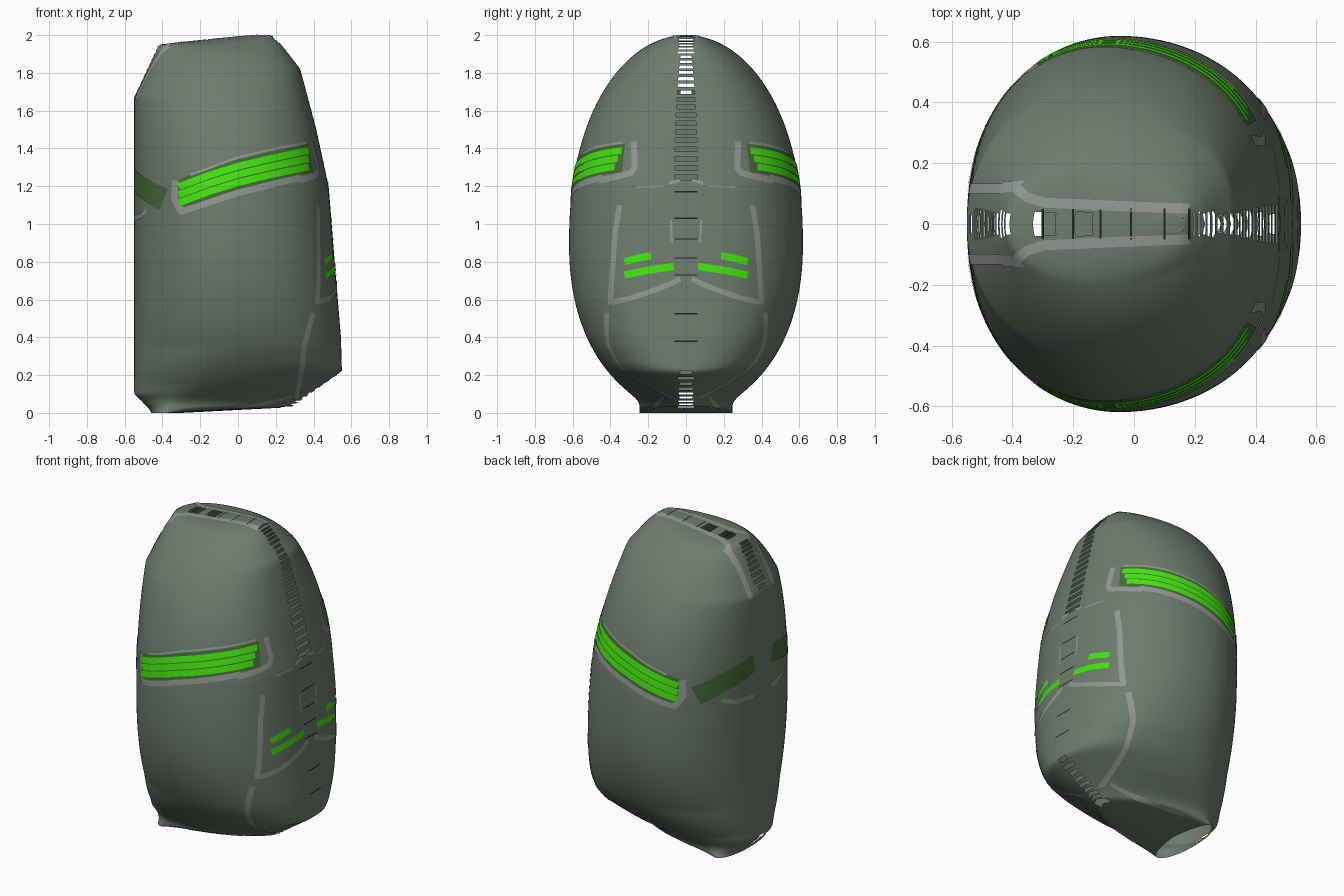
import bpy, bmesh, math
from mathutils import Vector
from mathutils.bvhtree import BVHTree

cube = bpy.data.objects.get("Cube")
if cube:
    bpy.data.objects.remove(cube, do_unlink=True)


def material(name, r, g, b):
    m = bpy.data.materials.new(name)
    m.use_nodes = True
    m.diffuse_color = (r, g, b, 1)
    m.node_tree.nodes["Principled BSDF"].inputs["Base Color"].default_value = (r, g, b, 1)
    return m


SHELL = material("grey green shell", .152, .202, .154)
GREEN = material("bright green", .055, .80, .004)
DARK = material("dull green", .060, .145, .040)
GREY = material("trim grey", .29, .31, .29)
BLACK = material("seam shadow", .012, .016, .012)

# Shell outline: (height, x) along the centre plane
BACK = [(0, -.46), (.02, -.47), (.1, -.55), (1.67, -.55), (1.95, -.42), (2, .08)]
FACE = [(0, -.30), (.03, .28), (.22, .55), (.4, .545), (.7, .52), (1.2, .48),
        (1.5, .415), (1.82, .33), (1.95, .23), (2, .17)]
WIDEST = [(0, -.38), (.06, -.3), (.15, -.15), (.35, -.03), (1.8, -.08), (1.95, -.08), (2, .12)]


def along(table, z):
    for (a, p), (b, q) in zip(table, table[1:]):
        if z <= b:
            return p + (q - p) * (z - a) / (b - a)
    return table[-1][1]


def half_width(z):
    reach = 1.1 if z > .9 else .89
    egg = .619 * max(0, 1 - (abs(z - .9) / reach) ** 2.2) ** .5
    if z > .9:
        return max(egg, .03)
    return (egg ** 8 + .245 ** 8) ** .125      # blends into the neck


def shell_point(angle, z):
    mid = along(WIDEST, z)
    c, s = math.cos(angle), math.sin(angle)
    blunt = .75 + .75 * max(0, 1 - z / .25) if c > 0 else .9
    reach = along(FACE, z) - mid if c > 0 else mid - along(BACK, z)
    return (mid + reach * c, half_width(z) * math.copysign(abs(s) ** blunt, s), z)


def add_object(name, bm, mat):
    mesh = bpy.data.meshes.new(name)
    bm.to_mesh(mesh)
    mesh.materials.append(mat)
    ob = bpy.data.objects.new(name, mesh)
    bpy.context.collection.objects.link(ob)
    for p in mesh.polygons:
        p.use_smooth = True
    return ob


# Shell: rings lofted from the open neck to the crown
AROUND, RINGS = 128, 120
bm = bmesh.new()
rings = []
for i in range(RINGS + 1):
    z = 1 - math.cos(math.pi * i / RINGS)
    rings.append([bm.verts.new(shell_point(math.tau * j / AROUND, z)) for j in range(AROUND)])
gaps = []
for i, (low, high) in enumerate(zip(rings, rings[1:])):
    for j in range(AROUND):
        k = (j + 1) % AROUND
        f = bm.faces.new((low[j], low[k], high[k], high[j]))
        # Every other ring is slit open along the centre seam
        x, y, z = f.calc_center_median()
        front = x > along(WIDEST, z)
        in_seam = (z > 1.2 or .03 < z < .23) if front else (z > 1.67 or .02 < z < .12)
        if i % 2 and abs(y) < .04 and in_seam and z < 1.985:
            gaps.append(f)
bm.faces.new(rings[-1])
bm.normal_update()
tree = BVHTree.FromBMesh(bm)
bmesh.ops.delete(bm, geom=gaps, context="FACES")
shell = add_object("shell", bm, SHELL)
bm.free()
bpy.context.view_layer.objects.active = shell
shell.select_set(True)
bpy.ops.object.shade_smooth_by_angle(angle=math.radians(50))

# Directions from which flat artwork is wrapped onto the shell
SIDES = {
    "side": (lambda a, b: Vector((a, -3, b)), Vector((0, 1, 0))),
    "face": (lambda a, b: Vector((3, a, b)), Vector((-1, 0, 0))),
    "back": (lambda a, b: Vector((-3, a, b)), Vector((1, 0, 0))),
    "top": (lambda a, b: Vector((a, b, 3)), Vector((0, 0, -1))),
    "below": (lambda a, b: Vector((a, b, -3)), Vector((0, 0, 1))),
}


def strip(name, side, points, width, mat, lift=.003, mirror=True):
    """Thin plate following a path, wrapped onto the shell."""
    start, aim = SIDES[side]
    pts = [Vector(p) for p in points]
    path = []
    for a, b in zip(pts, pts[1:]):
        n = max(1, round((b - a).length / .015))
        path += [a.lerp(b, i / n) for i in range(n)]
    path.append(pts[-1])
    across = max(2, round(width / .015))
    bm = bmesh.new()
    rows = []
    for i, p in enumerate(path):
        t = (path[min(i + 1, len(path) - 1)] - path[max(i - 1, 0)]).normalized()
        side_way = Vector((-t.y, t.x))
        row = []
        for j in range(across + 1):
            q = p + side_way * width * (j / across - .5)
            hit, normal, _, _ = tree.ray_cast(start(q.x, q.y), aim)
            row.append(bm.verts.new(hit + normal * lift) if hit else None)
        rows.append(row)
    for r, s in zip(rows, rows[1:]):
        for j in range(across):
            quad = (r[j], r[j + 1], s[j + 1], s[j])
            if all(quad):
                f = bm.faces.new(quad)
                f.normal_update()
                if f.normal.dot(aim) > 0:
                    f.normal_flip()
    ob = add_object(name, bm, mat)
    bm.free()
    if mirror:
        mod = ob.modifiers.new("Mirror", "MIRROR")
        mod.use_axis = (False, True, False)
        mod.use_mirror_merge = False


# Glowing side bands with dull backing and trim
band = [(-.31, 1.155), (-.15, 1.215), (0, 1.262), (.18, 1.305), (.37, 1.345)]
strip("band_backing", "side", band + [(.385, 1.348)], .155, DARK, .002)
for n, shift in enumerate((-.043, 0, .043)):
    strip(f"band_light_{n}", "side", [(x, z + shift) for x, z in band], .036, GREEN, .005)
strip("band_trim", "side", [(-.33, 1.23), (-.335, 1.13), (-.30, 1.065), (-.15, 1.115), (0, 1.165),
                            (.2, 1.215), (.33, 1.245)], .034, GREY)
strip("band_end_trim", "face", [(-.46, 1.23), (-.36, 1.252), (-.29, 1.27), (-.27, 1.30),
                                (-.275, 1.435)], .032, GREY)
strip("band_top_trim", "side", [(-.25, 1.26), (0, 1.352), (.18, 1.395), (.36, 1.43)], .012, GREY)

# Dull patches and trim behind the bands
strip("rear_patch", "back", [(-.46, 1.13), (-.30, 1.19), (-.09, 1.24)], .12, DARK)
strip("rear_trim", "back", [(-.33, 1.075), (-.25, 1.04), (-.09, 1.03)], .028, GREY)

# Face lights and trim
strip("face_light_upper", "face", [(-.325, .80), (-.25, .82), (-.185, .832)], .038, GREEN)
strip("face_light_lower", "face", [(-.325, .73), (-.2, .755), (-.065, .775)], .038, GREEN)
strip("cheek_trim", "face", [(-.35, 1.10), (-.375, .95), (-.388, .75), (-.40, .585), (-.3, .605),
                             (-.18, .645), (-.09, .68), (-.03, .71)], .028, GREY)
strip("jaw_trim", "side", [(.395, .53), (.35, .36), (.34, .25), (.31, .08)], .028, GREY)
strip("chin_trim", "below", [(.28, -.12), (.05, -.17), (-.2, -.21)], .022, GREY)
strip("brow_line", "face", [(-.26, 1.195), (-.12, 1.20)], .009, GREY)
strip("brow_mark", "face", [(-.09, 1.215), (-.03, 1.235)], .018, GREY)
strip("nose_line", "face", [(-.075, .9), (-.08, 1.02)], .012, GREY)

# Crown trim, running down the back
strip("crown_trim", "top", [(.18, -.05), (0, -.057), (-.3, -.07), (-.355, -.09), (-.39, -.12),
                            (-.43, -.125)], .033, GREY)
strip("nape_trim", "back", [(-.125, 1.935), (-.115, 1.85), (-.115, 1.66)], .035, GREY)

# Single slits down the centre of the face and over the crown
for n, z in enumerate((.38, .525, .73, .82, .92, 1.03, 1.17)):
    strip(f"face_slit_{n}", "face", [(-.06, z), (.06, z)], .007, BLACK, mirror=False)
for n, x in enumerate((-.3, -.2, -.11, -.01, .1, .18)):
    strip(f"crown_slit_{n}", "top", [(x, -.05), (x, .05)], .007, BLACK, mirror=False)
